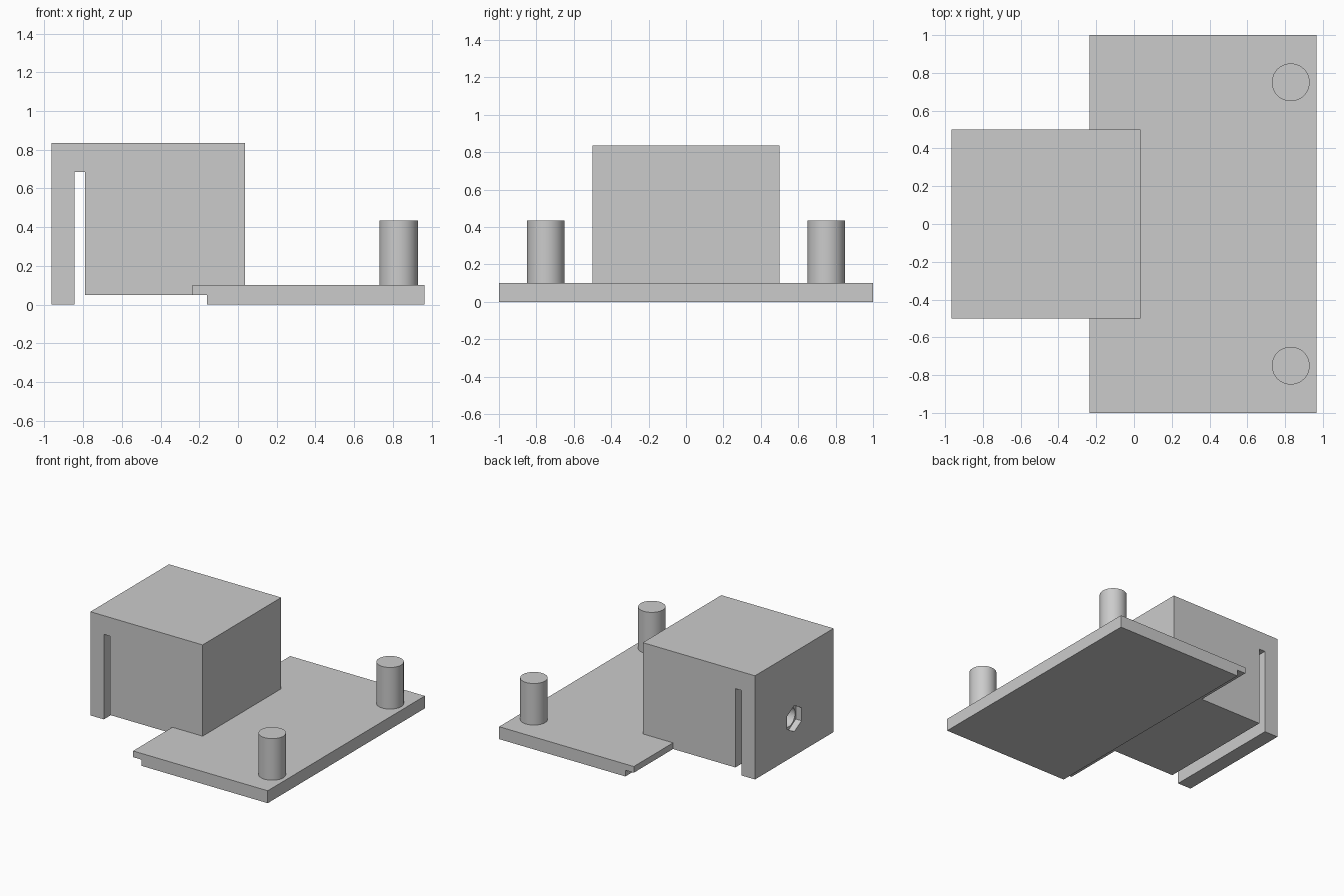
import bpy, bmesh, math
from mathutils import Matrix

cube = bpy.data.objects.get("Cube")
if cube:
    bpy.data.objects.remove(cube, do_unlink=True)

grey = bpy.data.materials.new("light_grey")
grey.use_nodes = True
colour = (0.6, 0.6, 0.6, 1)
grey.diffuse_color = colour
grey.node_tree.nodes["Principled BSDF"].inputs["Base Color"].default_value = colour


def add_object(name, bm):
    bmesh.ops.recalc_face_normals(bm, faces=bm.faces)
    mesh = bpy.data.meshes.new(name)
    bm.to_mesh(mesh)
    bm.free()
    mesh.materials.append(grey)
    obj = bpy.data.objects.new(name, mesh)
    bpy.context.collection.objects.link(obj)
    return obj


def extrude_profile(name, points, half_width):
    """Side profile in x and z, extruded along y."""
    bm = bmesh.new()
    face = bm.faces.new([bm.verts.new((x, -half_width, z)) for x, z in points])
    grown = bmesh.ops.extrude_face_region(bm, geom=[face])
    verts = [v for v in grown["geom"] if isinstance(v, bmesh.types.BMVert)]
    bmesh.ops.translate(bm, verts=verts, vec=(0, 2 * half_width, 0))
    return add_object(name, bm)


def prism(name, sides, radius, depth, matrix):
    bm = bmesh.new()
    bmesh.ops.create_cone(bm, cap_ends=True, segments=sides, radius1=radius,
                          radius2=radius, depth=depth, matrix=matrix)
    return add_object(name, bm)


def smooth(obj):
    bpy.ops.object.select_all(action="DESELECT")
    obj.select_set(True)
    bpy.context.view_layer.objects.active = obj
    bpy.ops.object.shade_smooth_by_angle(angle=math.radians(30))


# Base plate with a thin lip under the block
extrude_profile("base_plate", [(-0.235, 0.1), (-0.235, 0.05), (-0.16, 0.05),
                               (-0.16, 0), (0.965, 0), (0.965, 0.1)], 1)

# Block with a clamping wall separated by a slot
block = extrude_profile("slotted_block", [
    (-0.965, 0), (-0.845, 0), (-0.845, 0.685), (-0.79, 0.685),
    (-0.79, 0.05), (0.035, 0.05), (0.035, 0.835), (-0.965, 0.835)], 0.5)

# Nut recess and screw hole through the clamping wall
along_x = Matrix.Rotation(math.pi / 2, 4, "Y")
for name, sides, radius, start, end in (("nut_recess", 6, 0.105, -1.05, -0.915),
                                        ("screw_hole", 48, 0.08, -1.0, -0.82)):
    turn = Matrix.Rotation(math.pi / 2, 4, "Z") if sides == 6 else Matrix()
    place = Matrix.Translation(((start + end) / 2, 0, 0.3)) @ along_x @ turn
    cutter = prism(name + "_cutter", sides, radius, end - start, place)
    cutter.hide_render = True
    cutter.hide_set(True)
    cut = block.modifiers.new(name, "BOOLEAN")
    cut.operation = "DIFFERENCE"
    cut.solver = "EXACT"
    cut.object = cutter
smooth(block)

# Two round pegs on the plate
for name, side in (("front_peg", -1), ("back_peg", 1)):
    peg = prism(name, 48, 0.1, 0.335,
                Matrix.Translation((0.83, side * 0.75, 0.2675)))
    smooth(peg)
